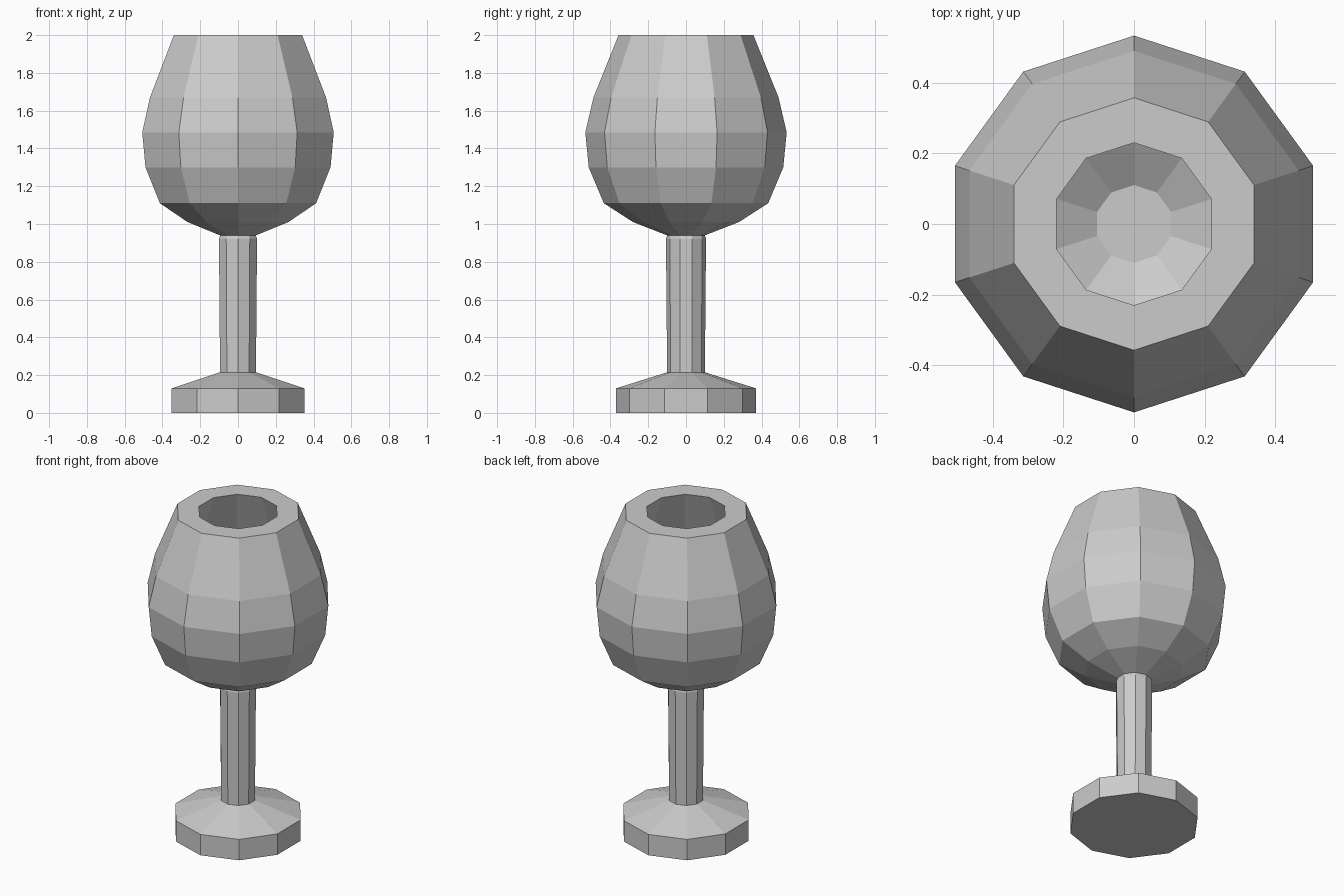
import bpy, bmesh
from math import sin, cos, pi

if "Cube" in bpy.data.objects:
    bpy.data.objects.remove(bpy.data.objects["Cube"])

SIDES = 10


def lathe(name, profile, cap_start=False, cap_end=False):
    """Revolve (radius, z) points into a faceted shell with a corner on +y."""
    bm = bmesh.new()
    rings = []
    for r, z in profile:
        angles = [pi / 2 + 2 * pi * i / SIDES for i in range(SIDES)]
        rings.append([bm.verts.new((r * cos(a), r * sin(a), z)) for a in angles])
    for low, high in zip(rings, rings[1:]):
        for i in range(SIDES):
            j = (i + 1) % SIDES
            bm.faces.new((low[i], low[j], high[j], high[i]))
    if cap_start:
        bm.faces.new(rings[0][::-1])
    if cap_end:
        bm.faces.new(rings[-1])
    mesh = bpy.data.meshes.new(name)
    bm.to_mesh(mesh)
    bm.free()
    obj = bpy.data.objects.new(name, mesh)
    bpy.context.collection.objects.link(obj)
    return obj


# Foot: short disc with a sloped top
lathe("foot", [(0.37, 0), (0.37, 0.13), (0.10, 0.215)], cap_start=True)

# Stem: slim column with a tiny chamfer under the bowl
lathe("stem", [(0.10, 0.215), (0.106, 0.92), (0.10, 0.94)])

# Bowl: outer wall up to the rim, then the thick inner wall down to the floor
outer = [(0.10, 0.94), (0.28, 1.01), (0.435, 1.11), (0.515, 1.30),
         (0.533, 1.485), (0.49, 1.67), (0.357, 2.0)]
inner = [(0.23, 2.0), (0.37, 1.64), (0.41, 1.485), (0.39, 1.33),
         (0.30, 1.19), (0.11, 1.075)]
lathe("bowl", outer + inner, cap_end=True)
